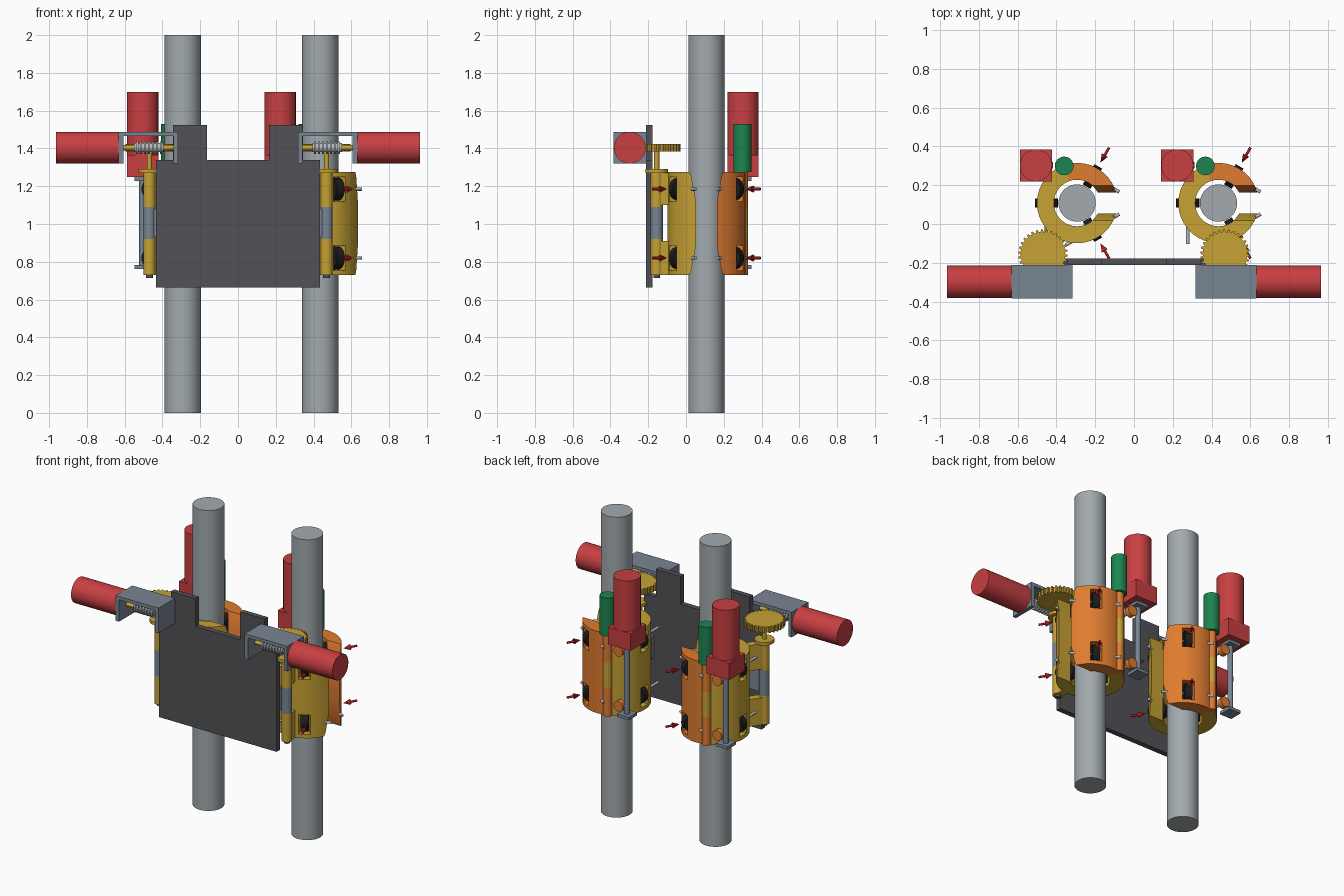
import bpy, bmesh, math
from mathutils import Vector

if "Cube" in bpy.data.objects:
    bpy.data.objects.remove(bpy.data.objects["Cube"], do_unlink=True)


def material(name, rgb):
    m = bpy.data.materials.new(name)
    m.use_nodes = True
    m.diffuse_color = (*rgb, 1)
    m.node_tree.nodes["Principled BSDF"].inputs["Base Color"].default_value = (*rgb, 1)
    return m


PIPE = material("pipe grey", (0.36, 0.40, 0.42))
STEEL = material("blue grey", (0.19, 0.235, 0.29))
DARK = material("charcoal", (0.085, 0.083, 0.095))
RED = material("motor red", (0.58, 0.05, 0.055))
ARROW = material("arrow red", (0.45, 0.012, 0.015))
GOLD = material("gold yellow", (0.57, 0.36, 0.035))
ORANGE = material("orange", (0.74, 0.20, 0.03))
GREEN = material("green", (0.012, 0.23, 0.08))
BLACK = material("rubber black", (0.012, 0.012, 0.014))
SILVER = material("silver", (0.45, 0.48, 0.51))


def rod(name, p0, p1, r, mat, r2=None, sides=32):
    """Cylinder or cone between two points."""
    p0, p1 = Vector(p0), Vector(p1)
    d = p1 - p0
    bpy.ops.mesh.primitive_cone_add(
        vertices=sides, radius1=r, radius2=r if r2 is None else r2, depth=d.length,
        location=(p0 + p1) / 2, rotation=d.to_track_quat('Z', 'Y').to_euler())
    o = bpy.context.object
    o.name = name
    o.data.materials.append(mat)
    bpy.ops.object.shade_smooth_by_angle(angle=math.radians(40))
    return o


def post(name, x, y, z0, z1, r, mat, sides=32):
    return rod(name, (x, y, z0), (x, y, z1), r, mat, sides=sides)


def box(name, lo, hi, mat, turn=0):
    lo, hi = Vector(lo), Vector(hi)
    bpy.ops.mesh.primitive_cube_add(size=1, location=(lo + hi) / 2, rotation=(0, 0, turn))
    o = bpy.context.object
    o.name = name
    o.scale = hi - lo
    o.data.materials.append(mat)
    return o


def finish(name, bm, mat, smooth=True):
    bmesh.ops.recalc_face_normals(bm, faces=bm.faces)
    me = bpy.data.meshes.new(name)
    bm.to_mesh(me)
    bm.free()
    o = bpy.data.objects.new(name, me)
    bpy.context.collection.objects.link(o)
    me.materials.append(mat)
    bpy.ops.object.select_all(action='DESELECT')
    o.select_set(True)
    bpy.context.view_layer.objects.active = o
    if smooth:
        bpy.ops.object.shade_smooth_by_angle(angle=math.radians(25))
    return o


def prism(name, outline, to3d, depth, mat):
    """Extrude a closed outline along a vector."""
    bm = bmesh.new()
    f = bm.faces.new([bm.verts.new(to3d(*p)) for p in outline])
    ext = bmesh.ops.extrude_face_region(bm, geom=[f])
    bmesh.ops.translate(bm, vec=depth, verts=[g for g in ext["geom"] if isinstance(g, bmesh.types.BMVert)])
    return finish(name, bm, mat, smooth=False)


LOW, HIGH = 0.73, 1.275
WHEEL_Z = (0.82, 1.185)
WHEEL_R = 0.158
CY = 0.108


def jaw(name, cx, last, sign, mat):
    """Curved clamp shell with wheel windows and a chamfered tip."""
    levels = [(LOW, 0.09), (0.755, 0.08), (0.885, 0.055), (1.12, 0.055), (1.25, 0.08), (HIGH, 0.09)]
    angles = [17, 28, 39] + list(range(50, last + 1, 10))
    bm = bmesh.new()
    v = {}
    for i, a in enumerate(angles):
        for k, (z, gap) in enumerate(levels):
            for s, r in enumerate((0.12, 0.207)):
                tip = math.degrees(math.asin(gap / r))
                b = a if a >= 50 else 50 - (50 - tip) * (50 - a) / 33
                t = math.radians(b)
                v[i, k, s] = bm.verts.new((cx + r * math.cos(t), CY + sign * r * math.sin(t), z))

    def filled(i, k):
        if not (0 <= i < len(angles) - 1 and 0 <= k < len(levels) - 1):
            return False
        mid = (angles[i] + angles[i + 1]) / 2
        return not (k in (1, 3) and min(abs(mid - 60), abs(mid - 180)) < 10)

    for i in range(len(angles) - 1):
        for k in range(len(levels) - 1):
            if not filled(i, k):
                continue
            for s in (0, 1):
                bm.faces.new([v[i, k, s], v[i + 1, k, s], v[i + 1, k + 1, s], v[i, k + 1, s]])
            for di, dk, p, q in ((-1, 0, (i, k), (i, k + 1)), (1, 0, (i + 1, k), (i + 1, k + 1)),
                                 (0, -1, (i, k), (i + 1, k)), (0, 1, (i, k + 1), (i + 1, k + 1))):
                if not filled(i + di, k + dk):
                    bm.faces.new([v[(*p, 0)], v[(*q, 0)], v[(*q, 1)], v[(*p, 1)]])
    return finish(name, bm, mat)


# Pipes, clamps, rollers and jaw actuators
for side, cx in (("right", -0.293), ("left", 0.435)):
    post(side + "_pipe", cx, CY, 0, 2, 0.096, PIPE, 48)
    jaw(side + "_fixed_jaw", cx, 250, -1, GOLD)
    jaw(side + "_moving_jaw", cx, 110, 1, ORANGE)

    for deg in (60, 180, 300):
        out = Vector((math.cos(math.radians(deg)), math.sin(math.radians(deg)), 0))
        tan = Vector((-out.y, out.x, 0))
        half = 0.21 if deg == 180 else 0.16
        for z in WHEEL_Z:
            axis = Vector((cx, CY, z))
            c = axis + out * WHEEL_R
            rod(side + "_roller", c - tan * 0.023, c + tan * 0.023, 0.06, BLACK)
            rod(side + "_roller_axle", c - tan * half, c + tan * half, 0.009, SILVER, sides=12)
            if deg != 180:
                rod(side + "_arrow_head", axis + out * 0.285, axis + out * 0.24, 0.018, ARROW, 0, 16)
                rod(side + "_arrow_shaft", axis + out * 0.33, axis + out * 0.285, 0.007, ARROW, sides=12)
            else:
                rod(side + "_axle_cap", (c.x, 0.285, z), (c.x, 0.32, z), 0.034, ORANGE)

    # Jaw hinge with its drive on top
    hx, hy = cx - 0.067, 0.299
    for part, z0, z1, mat in (("lower", LOW, 0.92, ORANGE), ("middle", 0.92, 1.09, GOLD),
                              ("upper", 1.09, HIGH, ORANGE)):
        post(f"{side}_jaw_hinge_{part}", hx, hy, z0, z1, 0.028, mat)
    post(side + "_jaw_drive", hx, hy, HIGH, 1.53, 0.048, GREEN)

    # Lead screw motor
    mx, my, h = cx - 0.212, 0.302, 0.083
    box(side + "_gearbox", (mx - h, my - h, 1.25), (mx + h, my + h, 1.365), RED)
    post(side + "_screw_motor", mx, my, 1.365, 1.70, h, RED)
    post(side + "_lead_screw", mx, my, 0.77, 1.25, 0.018, STEEL, 16)
    for z in (0.762, 1.228):
        box(side + "_screw_plate", (mx - 0.044, my - 0.044, z), (mx + 0.044, my + 0.044, z + 0.02), STEEL)

# Backbone plate with two raised tabs
half_outline = [(0.433, 0.665), (0.433, 1.34), (0.345, 1.34), (0.345, 1.525), (0.165, 1.525), (0.165, 1.34)]
outline = half_outline + [(-x, z) for x, z in reversed(half_outline)]
prism("main_plate", outline, lambda x, z: (x, -0.212, z), (0, 0.035, 0), DARK)

# Swing hinges with worm drives, mirrored left and right
for side, s, cx in (("right", -1, -0.293), ("left", 1, 0.435)):
    x, y = s * 0.469, -0.155
    for part, z0, z1, mat in (("lower", LOW, 0.92, GOLD), ("middle", 0.92, 1.09, STEEL),
                              ("upper", 1.09, 1.27, GOLD)):
        post(f"{side}_swing_hinge_{part}", x, y, z0, z1, 0.032, mat)
    post(side + "_hinge_bolt", x, y, 0.715, LOW, 0.018, DARK, 16)
    post(side + "_hinge_flange", x, y, 1.27, 1.29, 0.06, GOLD)
    post(side + "_gear_shaft", x, y, 1.29, 1.40, 0.014, GOLD, 16)
    xs = sorted((s * 0.36, x))
    box(side + "_hinge_leaf", (xs[0], -0.177, 0.93), (xs[1], -0.15, 1.08), STEEL)

    # Arms joining the hinge barrel to the clamp
    to_ring = Vector((cx - x, CY - y))
    length = to_ring.length - 0.17
    mid = Vector((x, y)) + to_ring.normalized() * length / 2
    turn = math.atan2(to_ring.y, to_ring.x)
    for z0, z1 in ((LOW, 0.91), (1.10, 1.27)):
        box(side + "_swing_arm", (mid.x - length / 2, mid.y - 0.025, z0),
            (mid.x + length / 2, mid.y + 0.025, z1), GOLD, turn)

    # Toothed wheel
    teeth = 30
    profile = []
    for i in range(teeth):
        for f, r in ((0, 0.115), (0.4, 0.115), (0.5, 0.127), (0.9, 0.127)):
            a = math.tau * (i + f) / teeth
            profile.append((r * math.cos(a), r * math.sin(a)))
    prism(side + "_worm_wheel", profile, lambda u, w: (x + u, y + w, 1.383), (0, 0, 0.04), GOLD)

    # Bracket, worm and swing motor
    wy, wz = -0.298, 1.404

    def along(name, a, b, r, mat, sides=32):
        rod(f"{side}_{name}", (s * a, wy, wz), (s * b, wy, wz), r, mat, sides=sides)

    for name, a, b, z0 in (("top", 0.317, 0.632, 1.465), ("inner_leg", 0.317, 0.342, 1.32),
                           ("outer_leg", 0.607, 0.632, 1.32)):
        xs = sorted((s * a, s * b))
        box(f"{side}_bracket_{name}", (xs[0], -0.385, z0), (xs[1], -0.21, 1.487), STEEL)
    along("swing_motor", 0.632, 0.963, 0.084, RED)
    along("worm_shaft", 0.33, 0.62, 0.014, GOLD, 16)
    along("worm_core", 0.395, 0.55, 0.024, SILVER, 24)
    for i in range(7):
        a = 0.402 + i * 0.021
        along("worm_thread", a, a + 0.011, 0.034, SILVER, 24)
